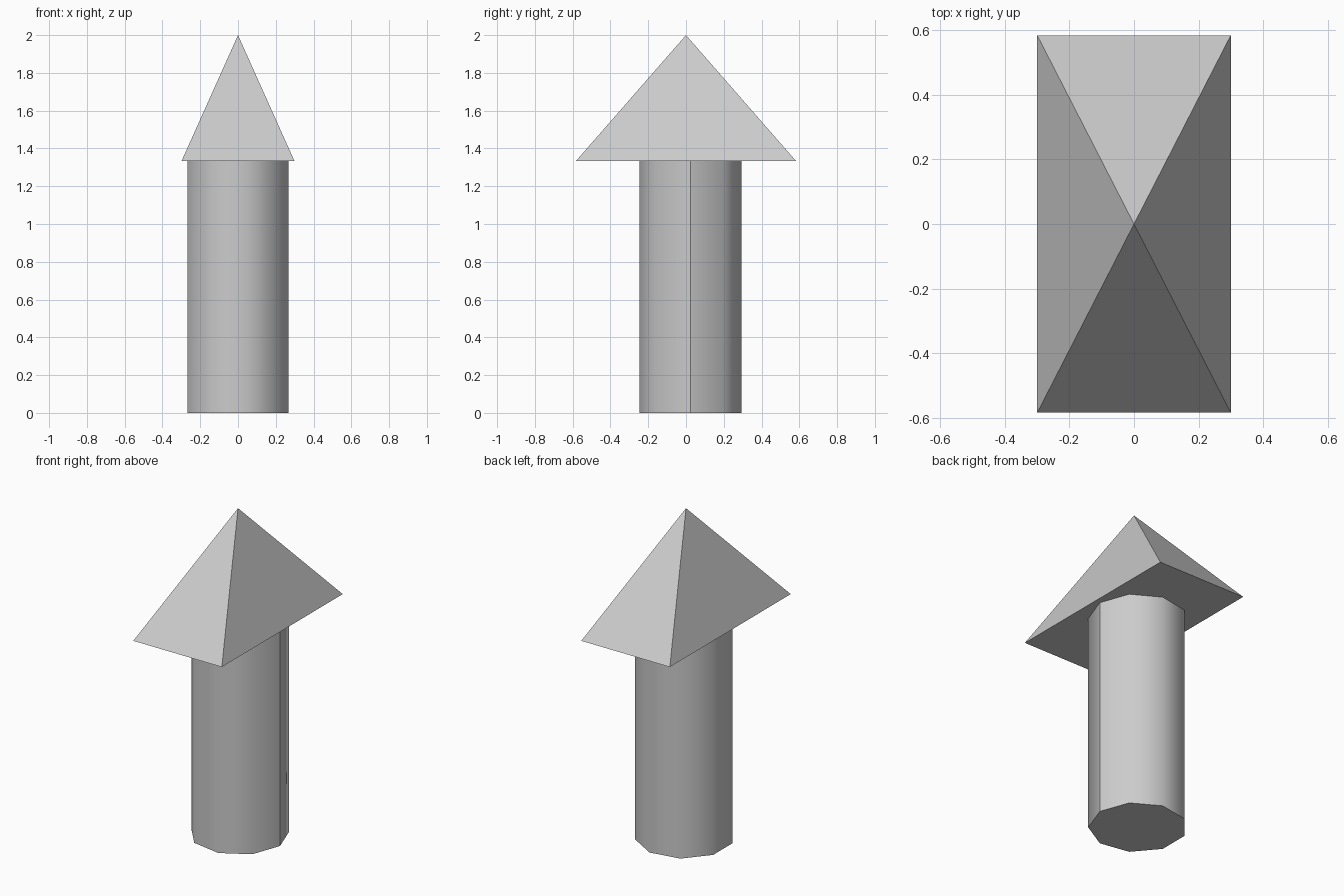
import bpy, bmesh, math
from mathutils import Matrix

if "Cube" in bpy.data.objects:
    bpy.data.objects.remove(bpy.data.objects["Cube"])

BASE_Z = 1.333   # height where shaft meets head


def make_part(name, segments, r1, r2, z0, z1, matrix, smooth_sides=False):
    """Cone or prism from z0 to z1, shaped by a matrix in plan."""
    bm = bmesh.new()
    bmesh.ops.create_cone(bm, cap_ends=True, cap_tris=False, segments=segments,
                          radius1=r1, radius2=r2, depth=z1 - z0)
    bmesh.ops.remove_doubles(bm, verts=bm.verts, dist=1e-5)
    bm.transform(Matrix.Translation((0, 0, (z0 + z1) / 2)) @ matrix)
    bmesh.ops.recalc_face_normals(bm, faces=bm.faces)
    for f in bm.faces:
        f.smooth = smooth_sides and abs(f.normal.z) < 0.5
    # caps meet the sides at hard edges
    for e in bm.edges:
        e.smooth = len({f.smooth for f in e.link_faces}) == 1
    # the shaft has one hard lengthwise seam on its +x corner
    if smooth_sides:
        upright = [e for e in bm.edges
                   if abs(e.verts[0].co.z - e.verts[1].co.z) > 0.1]
        max(upright, key=lambda e: e.verts[0].co.x).smooth = False
    mesh = bpy.data.meshes.new(name)
    bm.to_mesh(mesh)
    bm.free()
    obj = bpy.data.objects.new(name, mesh)
    bpy.context.collection.objects.link(obj)
    return obj


# nine-sided shaft, one corner towards +x
make_part("shaft", 9, 0.275, 0.275, 0, BASE_Z,
          Matrix.Translation((-0.008, 0.024, 0)) @ Matrix.Rotation(math.radians(-90), 4, 'Z'),
          smooth_sides=True)

# rectangular pyramid head
make_part("pyramid_head", 4, math.sqrt(2), 0, BASE_Z, 2,
          Matrix.Diagonal((0.299, 0.583, 1, 1)) @ Matrix.Rotation(math.radians(45), 4, 'Z'))
